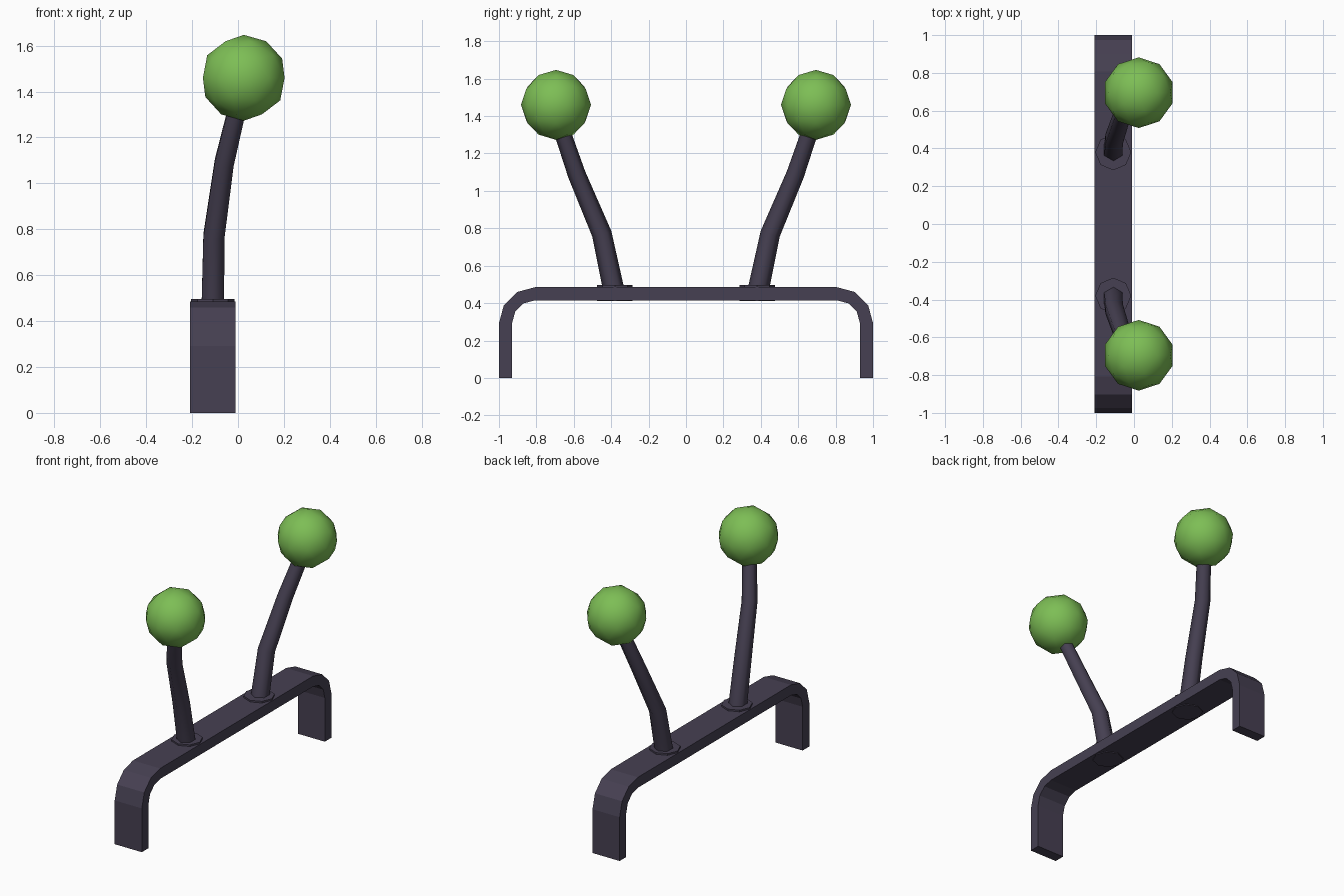
import bpy, bmesh, math
from mathutils import Vector, Matrix

if "Cube" in bpy.data.objects:
    bpy.data.objects.remove(bpy.data.objects["Cube"])


def material(name, rgb):
    m = bpy.data.materials.new(name)
    m.diffuse_color = (*rgb, 1)
    m.use_nodes = True
    m.node_tree.nodes["Principled BSDF"].inputs["Base Color"].default_value = m.diffuse_color
    return m


DARK = material("dark plum", (0.061, 0.051, 0.084))
GREEN = material("leaf green", (0.205, 0.515, 0.091))
BAND_X = -0.11


def make(name, bm, mat, smooth_angle=None, mirror=False):
    """Turn a bmesh into an object, optionally smoothed and mirrored front to back."""
    bmesh.ops.recalc_face_normals(bm, faces=bm.faces)
    mesh = bpy.data.meshes.new(name)
    bm.to_mesh(mesh)
    bm.free()
    mesh.materials.append(mat)
    ob = bpy.data.objects.new(name, mesh)
    bpy.context.collection.objects.link(ob)
    if smooth_angle:
        bpy.ops.object.select_all(action='DESELECT')
        ob.select_set(True)
        bpy.context.view_layer.objects.active = ob
        bpy.ops.object.shade_smooth_by_angle(angle=math.radians(smooth_angle))
    if mirror:
        mod = ob.modifiers.new("mirror", 'MIRROR')
        mod.use_axis = (False, True, False)
        mod.use_mirror_merge = False
    return ob


# Headband: flat strip bent down at both ends, with three-step rounded corners
def strip_side(radius):
    half = [(0.807 + radius, 0.0)]
    for i in range(4):
        a = math.radians(30 * i)
        half.append((0.807 + radius * math.cos(a), 0.292 + radius * math.sin(a)))
    return half + [(-y, z) for y, z in reversed(half)]


bm = bmesh.new()
outer, inner = strip_side(0.193), strip_side(0.123)
rows = [[bm.verts.new((x, y, z)) for y, z in line]
        for line in (outer, inner) for x in (BAND_X - 0.1, BAND_X + 0.1)]
ol, orr, il, ir = rows
for i in range(len(outer) - 1):
    for a, b in ((ol, orr), (orr, ir), (ir, il), (il, ol)):
        bm.faces.new((a[i], a[i + 1], b[i + 1], b[i]))
for i in (0, -1):
    bm.faces.new((ol[i], orr[i], ir[i], il[i]))
make("headband", bm, DARK)

# Collars: thin discs passing through the band under each stalk
bm = bmesh.new()
bmesh.ops.create_cone(bm, cap_ends=True, segments=8, radius1=0.095, radius2=0.095,
                      depth=0.086, matrix=Matrix.Translation((BAND_X, 0.38, 0.453)))
make("collar", bm, DARK, 30, True)

# Stalks: six-sided bent rods, leaning outward and sideways
path = [Vector(p) for p in ((-0.11, 0.38, 0.44), (-0.105, 0.45, 0.77),
                            (-0.06, 0.585, 1.09), (0.0, 0.67, 1.34))]
radii = (0.057, 0.053, 0.048, 0.044)
bm = bmesh.new()
rings = []
for i, p in enumerate(path):
    before = (p - path[max(i - 1, 0)]).normalized()
    after = (path[min(i + 1, 3)] - p).normalized()
    tangent = (before + after).normalized()
    across = Vector((1, 0, 0))
    across = (across - tangent * across.dot(tangent)).normalized()
    along = tangent.cross(across)
    rings.append([bm.verts.new(p + radii[i] * (along * math.cos(k * math.pi / 3)
                                               + across * math.sin(k * math.pi / 3)))
                  for k in range(6)])
for a, b in zip(rings, rings[1:]):
    for k in range(6):
        n = (k + 1) % 6
        bm.faces.new((a[k], a[n], b[n], b[k]))
bm.faces.new(rings[0])
bm.faces.new(rings[-1])
make("stalk", bm, DARK, 65, True)

# Balls: faceted spheres on the stalk tips
bm = bmesh.new()
bmesh.ops.create_icosphere(bm, subdivisions=2, radius=0.187,
                           matrix=Matrix.Translation((0.025, 0.695, 1.46)))
make("ball", bm, GREEN, 60, True)
